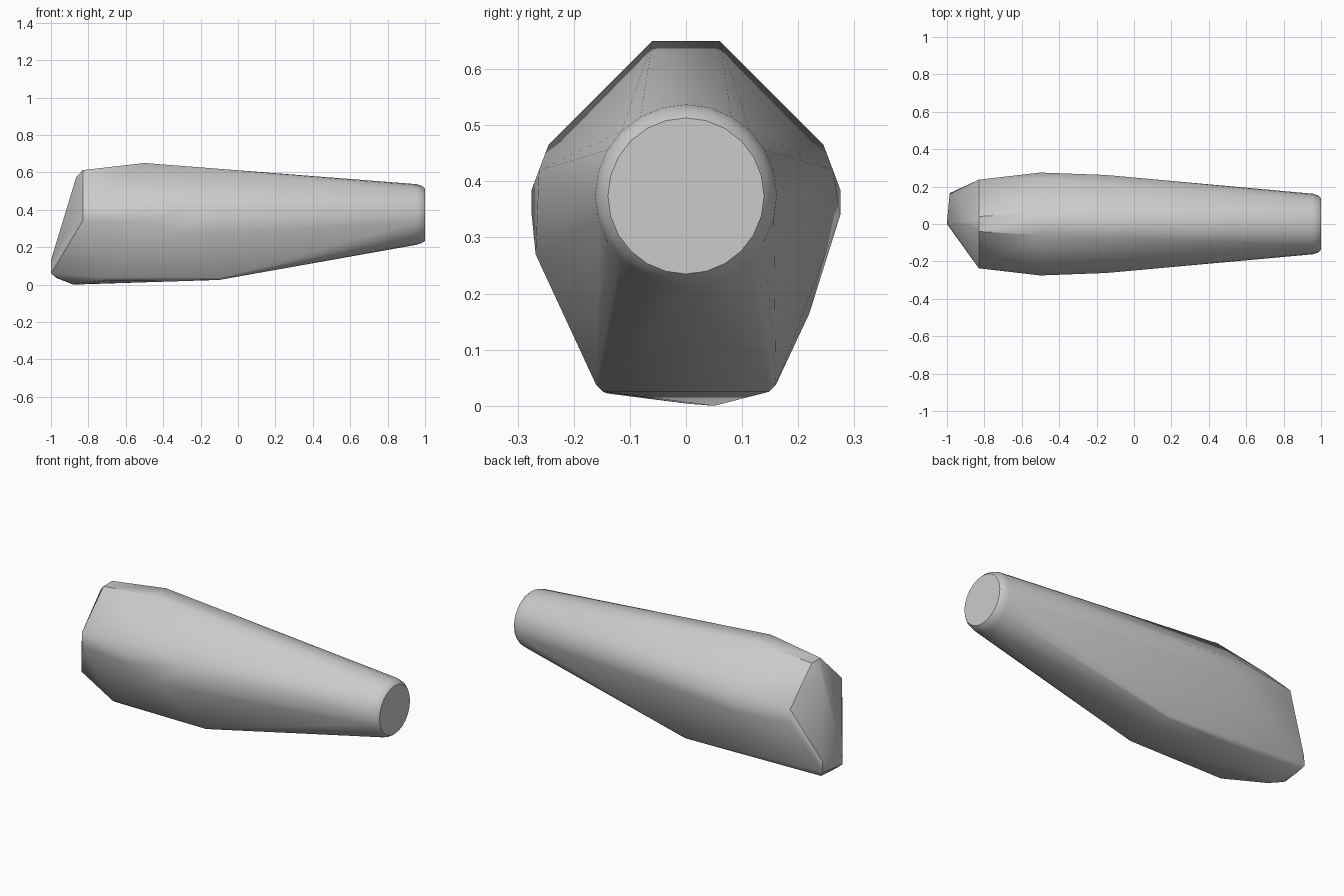
import bpy, bmesh
from math import sin, cos, tau, radians

cube = bpy.data.objects.get("Cube")
if cube:
    bpy.data.objects.remove(cube, do_unlink=True)

grey = bpy.data.materials.new("plain grey")
grey.use_nodes = True
colour = (0.6, 0.6, 0.6, 1)
grey.diffuse_color = colour
grey.node_tree.nodes["Principled BSDF"].inputs["Base Color"].default_value = colour


def ring(x, radius, z, sides=24):
    """Circle of points around the long axis."""
    return [(x, radius * cos(tau * i / sides), z + radius * sin(tau * i / sides))
            for i in range(sides)]


def pairs(x, profile):
    """Points of a cross-section, given as (half width, height), on both sides."""
    return [(x, s * y, z) for y, z in profile for s in (-1, 1)]


# Round narrow end with a softened rim
points = ring(1, 0.139, 0.374) + ring(0.985, 0.152, 0.375) + ring(0.955, 0.162, 0.375)

# Faceted body sections, from the middle to the broad end
points += pairs(-0.1, [(0.148, 0.025), (0.16, 0.037)])
points += pairs(-0.15, [(0.262, 0.42)])
points += pairs(-0.5, [(0.06, 0.65), (0.245, 0.465), (0.275, 0.385), (0.275, 0.34)])
points += pairs(-0.83, [(0.04, 0.612), (0.237, 0.42), (0.237, 0.34)])
points += pairs(-0.865, [(0.015, 0.575)])

# Lower sides, which differ left to right
points += [(-0.47, 0.22, 0.165), (-0.35, -0.268, 0.27),
           (-0.69, -0.16, 0.037), (-0.69, -0.14, 0.022)]

# Off-centre toe at the bottom of the broad end
points += [(-0.88, 0, 0.004), (-0.88, 0.05, 0),
           (-0.97, 0.02, 0.035), (-0.96, 0.14, 0.035),
           (-1, 0, 0.06), (-1, 0.01, 0.13),
           (-0.985, 0.165, 0.07), (-0.985, 0.16, 0.13)]

# Stretch one closed skin over all sections
bm = bmesh.new()
for p in points:
    bm.verts.new(p)
hull = bmesh.ops.convex_hull(bm, input=bm.verts)
loose = {v for v in hull["geom_interior"] + hull["geom_unused"]
         if isinstance(v, bmesh.types.BMVert) and not v.link_faces}
bmesh.ops.delete(bm, geom=list(loose), context="VERTS")
bmesh.ops.dissolve_limit(bm, angle_limit=radians(1), verts=bm.verts, edges=bm.edges)
bmesh.ops.recalc_face_normals(bm, faces=bm.faces)

mesh = bpy.data.meshes.new("tapered_body")
bm.to_mesh(mesh)
bm.free()
mesh.materials.append(grey)
body = bpy.data.objects.new("tapered_body", mesh)
bpy.context.collection.objects.link(body)

# Smooth skin, sharp at the strong edges
bpy.ops.object.select_all(action="DESELECT")
body.select_set(True)
bpy.context.view_layer.objects.active = body
bpy.ops.object.shade_smooth_by_angle(angle=radians(32))
